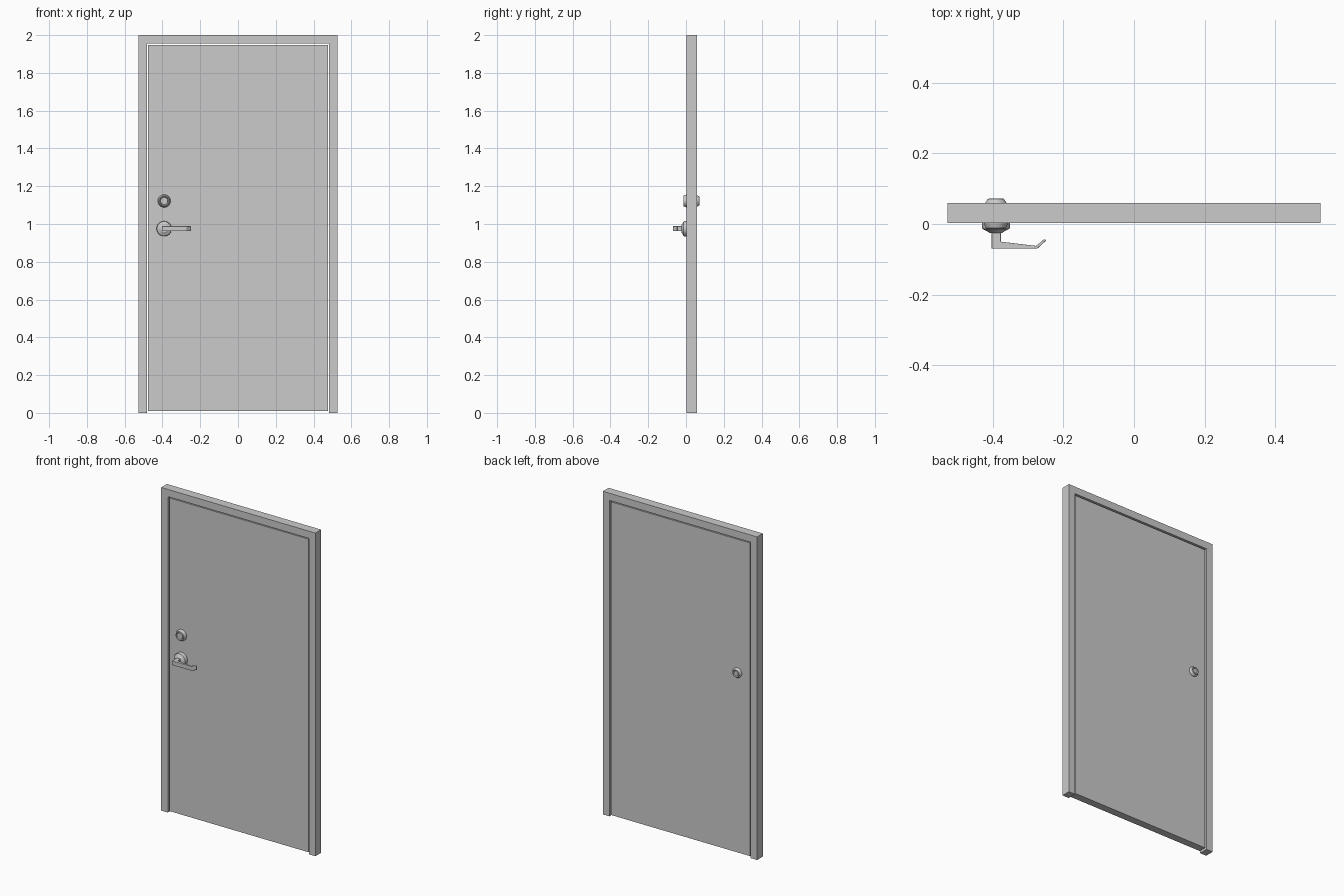
import bpy, bmesh, math
from mathutils import Matrix, Vector

if "Cube" in bpy.data.objects:
    bpy.data.objects.remove(bpy.data.objects["Cube"])

Y0, Y1 = 0.003, 0.059        # frame front and back planes
DF, DB = 0.008, 0.055        # door front and back planes
HX = -0.391                  # hardware centre line


def finish(name, bm, smooth=False):
    bmesh.ops.recalc_face_normals(bm, faces=bm.faces)
    me = bpy.data.meshes.new(name)
    bm.to_mesh(me)
    bm.free()
    ob = bpy.data.objects.new(name, me)
    bpy.context.collection.objects.link(ob)
    if smooth:
        bpy.ops.object.select_all(action='DESELECT')
        ob.select_set(True)
        bpy.context.view_layer.objects.active = ob
        bpy.ops.object.shade_smooth_by_angle(angle=math.radians(30))
    return ob


def prism(name, pts, offset, bevel=0.0):
    """Extrude a closed outline of 3D points along an offset."""
    bm = bmesh.new()
    face = bm.faces.new([bm.verts.new(p) for p in pts])
    ext = bmesh.ops.extrude_face_region(bm, geom=[face])
    moved = [g for g in ext['geom'] if isinstance(g, bmesh.types.BMVert)]
    bmesh.ops.translate(bm, verts=moved, vec=offset)
    ob = finish(name, bm, bevel > 0)
    if bevel:
        mod = ob.modifiers.new("rounded_edges", 'BEVEL')
        mod.width, mod.segments = bevel, 3
    return ob


def turned(name, profile, x, z, steps=32):
    """Spin a (radius, y) profile around an axis parallel to y."""
    bm = bmesh.new()
    vs = [bm.verts.new((x + r, y, z)) for r, y in profile]
    edges = [bm.edges.new(p) for p in zip(vs, vs[1:])]
    bmesh.ops.spin(bm, geom=vs + edges, cent=(x, 0, z), axis=(0, 1, 0),
                   angle=math.tau, steps=steps, use_duplicate=False)
    bmesh.ops.remove_doubles(bm, verts=bm.verts, dist=1e-5)
    return finish(name, bm, True)


# Door frame: one upside-down U, extruded through the wall
half, inner, head = 0.528, 0.483, 1.955
outline = [(-half, 0), (-half, 2), (half, 2), (half, 0),
           (inner, 0), (inner, head), (-inner, head), (-inner, 0)]
prism("door_frame", [(x, Y0, z) for x, z in outline], (0, Y1 - Y0, 0))

# Door leaf, with a thin gap all round
leaf = [(-0.476, 0.009), (-0.476, 1.947), (0.476, 1.947), (0.476, 0.009)]
prism("door_leaf", [(x, DF, z) for x, z in leaf], (0, DB - DF, 0))

# Deadbolt: tapered collar, groove and centre plug on both sides
turned("deadbolt_front", [(0, -0.011), (0.019, -0.011), (0.020, -0.006),
                          (0.024, -0.013), (0.028, -0.012), (0.034, 0.002),
                          (0.034, DF + 0.002), (0, DF + 0.002)], HX, 1.122)
turned("deadbolt_back", [(0, 0.070), (0.014, 0.070), (0.015, 0.066),
                         (0.020, 0.072), (0.023, 0.071), (0.030, 0.060),
                         (0.030, DB - 0.002), (0, DB - 0.002)], HX, 1.122)

# Round plate behind the lever
turned("lever_plate", [(0, -0.025), (0.018, -0.025), (0.024, -0.021),
                       (0.038, -0.014), (0.040, -0.010),
                       (0.040, DF + 0.002), (0, DF + 0.002)], HX, 0.975)

# Lever: bent outline seen from above, extruded upward
lever = [(-0.403, -0.02), (-0.403, -0.070), (-0.274, -0.070), (-0.249, -0.047),
         (-0.251, -0.043), (-0.257, -0.045), (-0.277, -0.062),
         (-0.377, -0.050), (-0.377, -0.02)]
prism("lever_handle", [(x, y, 0.962) for x, y in lever], (0, 0, 0.027), 0.003)
